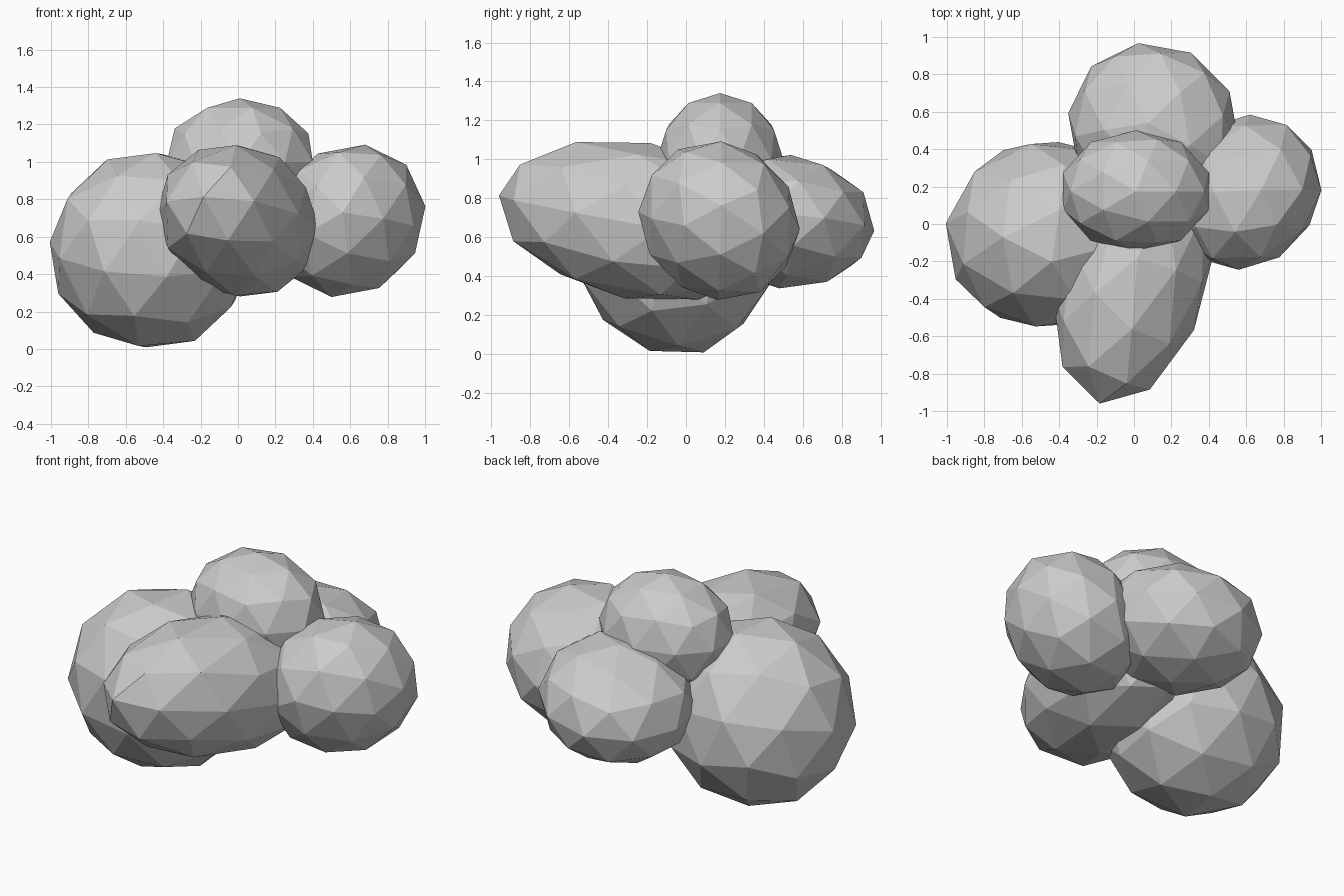
import bpy
from math import radians

cube = bpy.data.objects.get("Cube")
if cube:
    bpy.data.objects.remove(cube, do_unlink=True)

# Single flat grey
grey = bpy.data.materials.new("light_grey")
grey.use_nodes = True
grey.diffuse_color = (0.6, 0.6, 0.6, 1)
grey.node_tree.nodes["Principled BSDF"].inputs["Base Color"].default_value = (0.6, 0.6, 0.6, 1)


def puff(name, center, radii, tilt=0, yaw=0):
    """Faceted ellipsoid, tilted about x and then turned about z (degrees)."""
    bpy.ops.mesh.primitive_ico_sphere_add(
        subdivisions=2, radius=1, location=center,
        rotation=(radians(tilt), 0, radians(yaw)))
    obj = bpy.context.object
    obj.name = name
    obj.scale = radii
    obj.data.materials.append(grey)
    bpy.ops.object.shade_flat()
    return obj


# Large low puff on the right
puff("right_puff", (-0.465, -0.055, 0.528), (0.55, 0.51, 0.54), tilt=16, yaw=10)
# Long puff reaching forward, nose raised
puff("front_puff", (0, -0.25, 0.685), (0.41, 0.745, 0.405), tilt=-10, yaw=-14.5)
# Small cap on top
puff("top_puff", (0.01, 0.175, 1.0), (0.41, 0.325, 0.34))
# Wide puff at the back
puff("back_puff", (0.105, 0.51, 0.68), (0.45, 0.475, 0.345), tilt=-7, yaw=45)
# Rounded, slightly flattened puff on the left
puff("left_puff", (0.59, 0.17, 0.685), (0.435, 0.375, 0.43), tilt=35, yaw=45)
